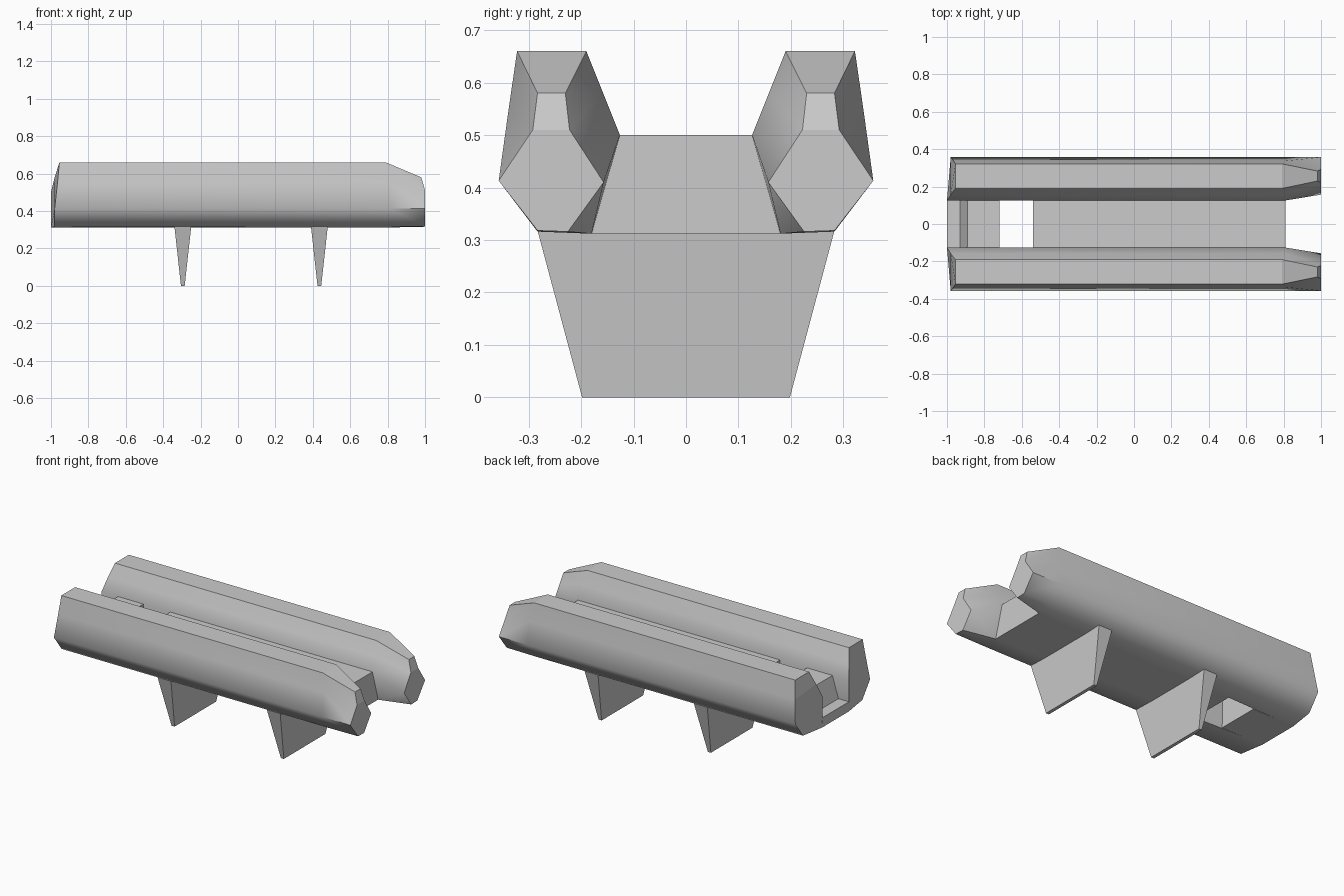
import bpy
import bmesh
import math

old = bpy.data.objects.get("Cube")
if old:
    bpy.data.objects.remove(old, do_unlink=True)

grey = bpy.data.materials.new("light_grey")
grey.use_nodes = True
colour = (0.6, 0.6, 0.6, 1)
grey.diffuse_color = colour
grey.node_tree.nodes["Principled BSDF"].inputs["Base Color"].default_value = colour


def loft(name, sections, caps, smooth=False):
    """Skin matching closed sections, closing the ends with the given index loops."""
    bm = bmesh.new()
    rings = [[bm.verts.new(p) for p in section] for section in sections]
    n = len(rings[0])
    for a, b in zip(rings, rings[1:]):
        for i in range(n):
            j = (i + 1) % n
            bm.faces.new((a[i], a[j], b[j], b[i]))
    for ring in (rings[0], rings[-1]):
        for loop in caps:
            bm.faces.new([ring[i] for i in loop])
    bmesh.ops.recalc_face_normals(bm, faces=bm.faces)
    for f in bm.faces:
        f.smooth = smooth
    # Crisp creases: steep corners, both end caps and the nose bevel
    for e in bm.edges:
        same_ring = abs(e.verts[0].co.x - e.verts[1].co.x) < 0.06
        at_end = all(abs(v.co.x) > 0.94 for v in e.verts)
        bevel = same_ring and all(v.co.z > 0.65 for v in e.verts)
        e.smooth = not (e.calc_face_angle(0) > math.radians(56) or at_end or bevel)
    mesh = bpy.data.meshes.new(name)
    bm.to_mesh(mesh)
    bm.free()
    mesh.materials.append(grey)
    obj = bpy.data.objects.new(name, mesh)
    bpy.context.collection.objects.link(obj)
    return obj


# Side rails: outer flank, rounded keel and inner wall, tapering to a nose at +x
back = [(-0.955, 0.322, 0.66), (-0.965, 0.338, 0.55), (-0.98, 0.357, 0.413),
        (-0.98, 0.283, 0.316), (-1, 0.126, 0.312), (-1, 0.126, 0.5),
        (-0.98, 0.158, 0.58), (-0.955, 0.19, 0.66)]
shoulder = [(0.79 if z > 0.6 else 0.81, y, z) for x, y, z in back]
shoulder[4] = (0.815, 0.18, 0.312)
nose = [(0.98, 0.283, 0.58), (1, 0.292, 0.51), (1, 0.357, 0.413),
        (1, 0.283, 0.318), (1, 0.225, 0.316), (1, 0.157, 0.41),
        (1, 0.222, 0.51), (0.98, 0.23, 0.58)]
rails = loft("side_rails", [back, shoulder, nose],
             [(0, 1, 6, 7), (1, 2, 3, 4, 5, 6)], smooth=True)
mirror = rails.modifiers.new("mirror", 'MIRROR')
mirror.use_axis = (False, True, False)


# Deck blocks between the rails, leaving an open slot between them
def slab(x, top, half_bottom, half_top=0.126):
    return [(x, -half_bottom, 0.312), (x, half_bottom, 0.312),
            (x, half_top, top), (x, -half_top, top)]


quad = [(0, 1, 2, 3)]
loft("main_deck", [slab(-0.54, 0.5, 0.14), slab(0.81, 0.5, 0.18)], quad)
loft("stepped_deck", [slab(x, top, 0.13) for x, top in
                      ((-1, 0.37), (-0.93, 0.37), (-0.89, 0.5), (-0.72, 0.5))], quad)


# Wedge-shaped cross feet
def foot_section(x, z, half_x, half_y):
    return [(x + sx * half_x, sy * half_y, z)
            for sx, sy in ((-1, -1), (1, -1), (1, 1), (-1, 1))]


for name, x in (("right_foot", -0.295), ("left_foot", 0.435)):
    loft(name, [foot_section(x, 0, 0.01, 0.198),
                foot_section(x, 0.318, 0.045, 0.283)], quad)
